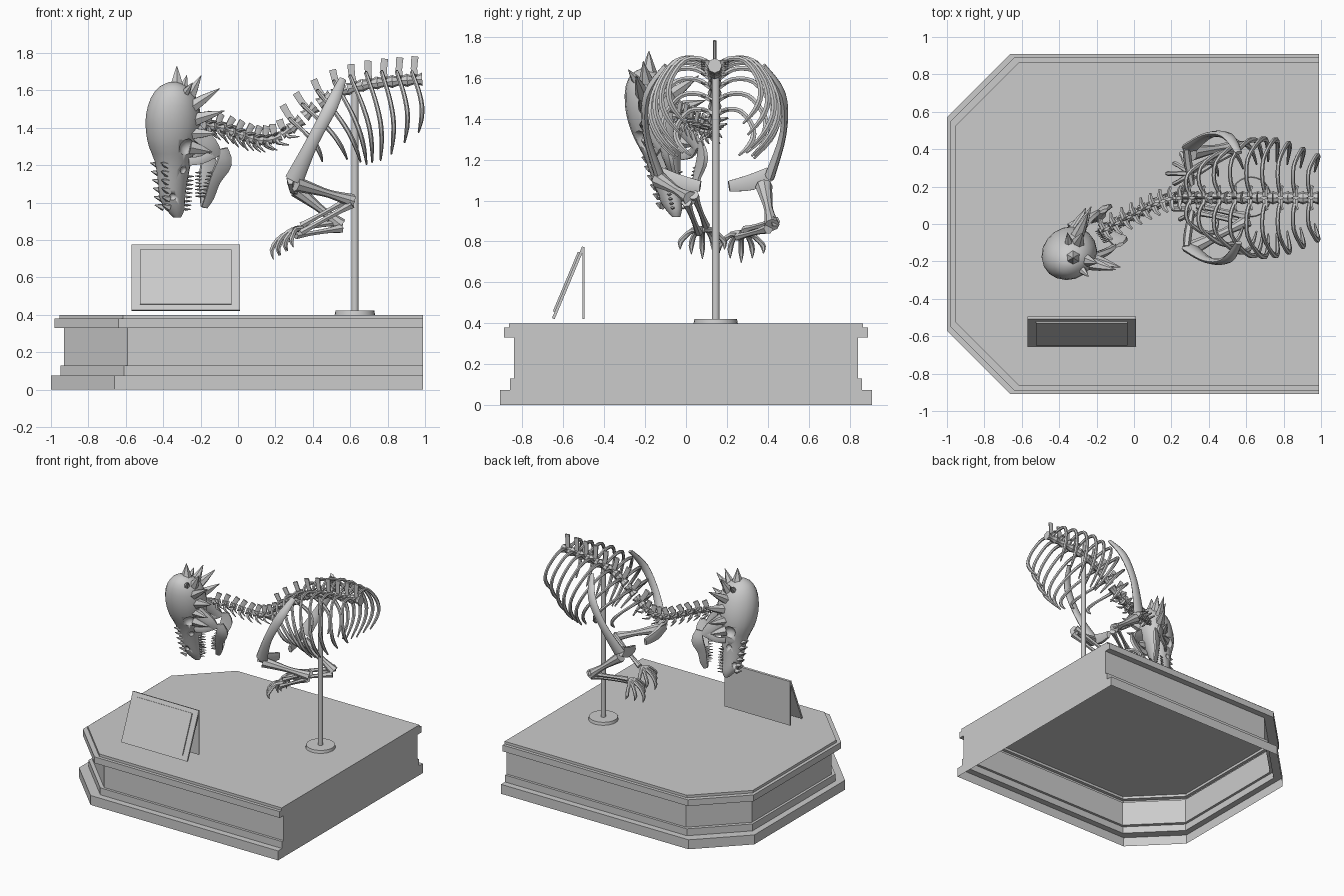
import bpy, bmesh, math
from mathutils import Vector as V, Matrix

if "Cube" in bpy.data.objects:
    bpy.data.objects.remove(bpy.data.objects["Cube"])

grey = bpy.data.materials.new("museum grey")
grey.diffuse_color = (0.6, 0.6, 0.6, 1)
grey.use_nodes = True
grey.node_tree.nodes["Principled BSDF"].inputs["Base Color"].default_value = grey.diffuse_color


def finish(name, bm, smooth=True, recalc=True):
    if recalc:
        bmesh.ops.recalc_face_normals(bm, faces=bm.faces)
    me = bpy.data.meshes.new(name)
    bm.to_mesh(me)
    bm.free()
    me.materials.append(grey)
    ob = bpy.data.objects.new(name, me)
    bpy.context.collection.objects.link(ob)
    if smooth:
        bpy.ops.object.select_all(action='DESELECT')
        ob.select_set(True)
        bpy.context.view_layer.objects.active = ob
        bpy.ops.object.shade_smooth_by_angle(angle=math.radians(40))
    return ob


def loft(bm, rings):
    vs = [[bm.verts.new(p) for p in r] for r in rings]
    n = len(vs[0])
    for a, b in zip(vs, vs[1:]):
        for i in range(n):
            bm.faces.new((a[i], a[(i + 1) % n], b[(i + 1) % n], b[i]))
    bm.faces.new(vs[0][::-1])
    bm.faces.new(vs[-1])


def resample(pts, k):
    """Catmull-Rom subdivision of points (Vectors of any size)."""
    out = []
    for i in range(len(pts) - 1):
        p0, p1, p2 = pts[max(i - 1, 0)], pts[i], pts[i + 1]
        p3 = pts[min(i + 2, len(pts) - 1)]
        for j in range(k):
            t = j / k
            out.append(0.5 * (2 * p1 + (p2 - p0) * t + (2 * p0 - 5 * p1 + 4 * p2 - p3) * t * t
                              + (3 * p1 - p0 - 3 * p2 + p3) * t ** 3))
    return out + [pts[-1]]


def bone(bm, pts, radii, k=3, sides=6, side=(0, 1, 0), flat=1.0):
    """Tapered tube; flat scales its thickness along the side axis."""
    path = resample([V((*p, r)) for p, r in zip(pts, radii)], k)
    rings = []
    for i, q in enumerate(path):
        t = (path[min(i + 1, len(path) - 1)] - path[max(i - 1, 0)]).to_3d().normalized()
        s = V(side)
        s = s - t * s.dot(t)
        if s.length < 0.1:
            s = t.orthogonal()
        s.normalize()
        w = t.cross(s)
        r = max(q[3], 0.001)
        rings.append([q.to_3d() + r * (math.cos(a) * s * flat + math.sin(a) * w)
                      for a in (math.tau * j / sides for j in range(sides))])
    loft(bm, rings)


def box(name, size, matrix):
    bm = bmesh.new()
    bmesh.ops.create_cube(bm, size=1, matrix=matrix @ Matrix.Diagonal((*size, 1)))
    return finish(name, bm, False)


# Plinth: open below, stepped moulding, two clipped corners
def outline(z, d):
    half = [(0.99, 0.91 - d), (-0.66 + d, 0.91 - d), (-1 + d, 0.57 - d)]
    return [(x, y, z) for x, y in half] + [(x, -y, z) for x, y in half[::-1]]


bm = bmesh.new()
steps = [(0, 0), (.075, 0), (.075, .05), (.13, .05), (.13, .07), (.33, .07),
         (.33, .02), (.38, .02), (.38, .045), (.4, .045)]
loft(bm, [outline(z, d) for z, d in steps])
bm.faces.ensure_lookup_table()
bmesh.ops.recalc_face_normals(bm, faces=bm.faces)
bmesh.ops.delete(bm, geom=[f for f in bm.faces if f.calc_center_median().z < 0.001],
                 context='FACES')
finish("plinth", bm, False, False)

# Sign: tilted front board with raised panel, upright back board
tilt = math.atan2(0.145, 0.345)
board = Matrix.Translation((-0.28, -0.575, 0.598)) @ Matrix.Rotation(-tilt, 4, 'X')
box("sign_front", (0.58, 0.014, 0.38), board)
box("sign_panel", (0.49, 0.01, 0.315), board @ Matrix.Translation((0, -0.011, 0)))
box("sign_back", (0.58, 0.01, 0.35), Matrix.Translation((-0.28, -0.5, 0.597)))

# Support pole and its foot
for name, r1, r2, z0, z1 in (("support_pole", .019, .019, .41, 1.6),
                             ("pole_foot", .108, .104, .4, .422)):
    bm = bmesh.new()
    bmesh.ops.create_cone(bm, cap_ends=True, segments=24, radius1=r1, radius2=r2, depth=z1 - z0,
                          matrix=Matrix.Translation((.625, .145, (z0 + z1) / 2)))
    finish(name, bm)

# Spine path, looked up by x
spine = resample([V(p) for p in ((-.24, -.08, 1.42), (-.1, 0, 1.4), (0, .05, 1.365), (.1, .1, 1.335),
                                 (.2, .135, 1.345), (.3, .14, 1.41), (.4, .14, 1.5), (.5, .14, 1.57),
                                 (.6, .14, 1.61), (.75, .14, 1.64), (1.0, .14, 1.66))], 8)


def spine_at(x):
    for a, b in zip(spine, spine[1:]):
        if a.x <= x <= b.x:
            return a.lerp(b, (x - a.x) / (b.x - a.x)), (b - a).normalized()
    return spine[-1], V((1, 0, 0))


neck_x = [-.16 + .052 * i for i in range(9)]
back_x = [.31, .385, .465, .545, .625, .705, .785, .865, .945]

# Vertebrae: waisted body, blade on top, wings to the sides
for name, xs, step, r, blade in (("neck_vertebrae", neck_x, .052, .024, .075),
                                 ("back_vertebrae", back_x, .08, .031, .125)):
    bm = bmesh.new()
    for x in xs:
        c, t = spine_at(x)
        s = V((-t.y, t.x, 0)).normalized()
        up = t.cross(s)
        h = step * 0.5
        bone(bm, [c - t * h, c, c + t * h], [r * 1.1, r * .75, r * 1.15], 2, 8, s)
        top = c + up * blade + t * .01
        bone(bm, [c, c + up * blade * .5, top], [.02, .02, .022], 2, 6, s, .4)
        for m in (-1, 1):
            wing = s * m
            bone(bm, [c + up * .015, c + wing * .04 + up * .025, c + wing * .065 + up * .025 + t * .012],
                 [.016, .013, .007], 1, 5, up, .6)
            if step < .06:  # small neck ribs
                bone(bm, [c, c + wing * .028 - up * .03, c + wing * .03 - up * .06 + t * .045],
                     [.013, .01, .003], 2, 5, s, .6)
    finish(name, bm)

# Rib cage
widths = [.19, .25, .29, .31, .315, .31, .29, .26, .225]
depths = [.24, .32, .38, .41, .41, .41, .385, .33, .28]
profile = [(.05, 0), (.3, -.13), (.65, -.1), (.93, .2), (1, .5), (.88, .76), (.62, 1)]
bm = bmesh.new()
for x, w, d in zip(back_x, widths, depths):
    c, t = spine_at(x)
    down = V((t.z * .85, 0, -t.x)).normalized()
    for m in (-1, 1):
        pts = [c + V((.03 * math.sin(v * 3), m * u * w, 0)) + down * v * d for u, v in profile]
        bone(bm, pts, [.014, .013, .013, .014, .015, .014, .006], 3, 6, (1, 0, 0), .85)
finish("ribs", bm)

# Shoulder blades, chest plates and arms; each arm has its own pose
arms = {
    "near": [(.31, -.13, 1.1), (.61, .02, 1.01), (.34, .08, .86)],
    "far": [(.31, .38, 1.07), (.55, .42, .88), (.31, .27, .84)],
}
for (name, (sh, el, wr)), m in zip(arms.items(), (-1, 1)):
    sh, el, wr = V(sh), V(el), V(wr)
    bm = bmesh.new()
    bone(bm, [(.56, .14 + m * .24, 1.66), (.5, .14 + m * .33, 1.52), (.4, .14 + m * .335, 1.33),
              (.3, .14 + m * .27, 1.12)], [.02, .036, .034, .05], 4, 8, (0, 1, 0), .5)
    bone(bm, [(.28, .14 + m * .27, 1.13), (.29, .14 + m * .18, 1.09), (.31, .14 + m * .07, 1.07)],
         [.04, .045, .03], 3, 6, (1, 0, 0), .5)
    finish(name + "_shoulder_blade", bm)
    bm = bmesh.new()
    bone(bm, [sh, sh.lerp(el, .25), sh.lerp(el, .6), el], [.042, .032, .022, .037], 3, 8)
    finish(name + "_upper_arm", bm)
    bm = bmesh.new()
    for off in (V((0, -.018, -.018)), V((0, .018, .018))):
        a, b = el + off, wr + off
        bone(bm, [a, a.lerp(b, .3), a.lerp(b, .7), b], [.026, .016, .014, .02], 3, 6)
    finish(name + "_forearm", bm)
    bm = bmesh.new()
    for f in range(5):  # fingers with curved claws
        s = (f - 2) * .03
        n = 1 - abs(f - 2) * .17
        k1 = wr + V((-.05 * n, s * .8, -.005))
        k2 = wr + V((-.1 * n + abs(s) * .3, s * 1.5, -.04))
        k3 = wr + V((-.13 * n + abs(s) * .5, s * 1.8, -.085 * n - .01))
        tip = wr + V((-.12 * n + abs(s) * .6, s * 1.8, -.135 * n - .01))
        bone(bm, [wr, k1, k2, k3, tip], [.018, .014, .013, .013, .002], 2, 6)
    finish(name + "_hand", bm)

# Skull frame: fwd points out of the dome, lat across the head
fwd = V((-.9, -.43, 0)).normalized()
lat = V((-fwd.y, fwd.x, 0))


def head(z, f, s):
    """Point on the head: height, forward and sideways from its slanted axis."""
    k = (1.6 - z) / .67
    return V((-.345 + .02 * k, -.19 + .14 * k, z)) + fwd * f + lat * s


# Skull: z, centre forward, half depth, half width
bm = bmesh.new()
shape = [(1.645, .0, .02, .02), (1.62, .0, .075, .07), (1.56, .0, .125, .11), (1.47, .005, .15, .13),
         (1.38, .01, .148, .13), (1.3, .015, .13, .115), (1.22, .015, .1, .09), (1.12, .02, .082, .07),
         (1.02, .025, .07, .055), (.96, .01, .05, .04), (.92, 0, .02, .02)]
rings = resample([V(r) for r in shape], 2)
loft(bm, [[head(z, c + a * math.cos(q), b * math.sin(q)) for q in
           (math.tau * j / 18 for j in range(18))] for z, c, a, b in rings])
skull = finish("skull", bm)

# Eye sockets and nostrils, cut as hollows
bm = bmesh.new()
for m in (-1, 1):
    for z, f, s, r in ((1.29, -.02, .125, .052), (1.03, .05, .055, .02), (1.17, -.01, .088, .025)):
        bmesh.ops.create_icosphere(bm, subdivisions=2, radius=r,
                                   matrix=Matrix.Translation(head(z, f, m * s)))
cutter = finish("socket_cutter", bm)
cutter.hide_render = True
cutter.hide_viewport = True
cut = skull.modifiers.new("sockets", 'BOOLEAN')
cut.operation, cut.object, cut.solver = 'DIFFERENCE', cutter, 'EXACT'

# Horns on the back of the skull and knobs on the snout
bm = bmesh.new()
horns = [(1.55, -.06, .04, .13, -.06, .05, .04), (1.52, -.08, .08, .09, -.11, .09, .035),
         (1.45, -.1, .09, .04, -.11, .09, .035), (1.37, -.08, .1, .0, -.09, .07, .03),
         (1.58, -.03, .07, .06, -.02, .06, .025), (1.29, -.07, .09, -.02, -.09, .03, .035)]
for m in (-1, 1):
    for z, f, s, dz, df, ds, r in horns:
        a = head(z, f, m * s)
        b = a + V((0, 0, dz)) + fwd * df + lat * ds * m
        bone(bm, [a.lerp(b, -.25), a.lerp(b, .4), b], [r * 1.2, r * .75, .002], 1, 6)
    for i in range(6):
        z = 1.2 - .045 * i
        a = head(z, .075 - .002 * i, m * (.05 - .004 * i))
        bone(bm, [a, a + fwd * .045 + V((0, 0, .012)) + lat * m * .015], [.022, .002], 1, 5)
    for i in range(9):  # upper teeth
        z = 1.14 - .022 * i
        a = head(z, -.05 + .002 * i, m * (.045 - .002 * i))
        bone(bm, [a, a - fwd * .035], [.008, .002], 1, 4)
a = head(1.6, -.02, 0)
bone(bm, [a, a + V((.0, 0, .13))], [.05, .002], 1, 6)
finish("horns_and_knobs", bm)

# Cheek bones reaching back to the jaw hinge, and the lower jaw
bm = bmesh.new()
for m in (-1, 1):
    bone(bm, [head(1.38, -.08, m * .08), head(1.31, -.16, m * .1), head(1.25, -.2, m * .1)],
         [.05, .045, .03], 3, 6, lat, .45)
    bone(bm, [head(1.22, -.04, m * .08), head(1.23, -.11, m * .1), head(1.27, -.19, m * .1)],
         [.025, .025, .03], 3, 6, lat, .45)
finish("cheek_bones", bm)
bm = bmesh.new()
for m in (-1, 1):
    bone(bm, [head(1.29, -.24, m * .1), head(1.21, -.24, m * .095), head(1.12, -.2, m * .065),
              head(1.03, -.18, m * .03), head(.975, -.16, m * .008)],
         [.025, .05, .036, .03, .018], 3, 6, lat, .4)
    for i in range(8):  # lower teeth
        a = head(1.16 - .018 * i, -.185 + .004 * i, m * (.075 - .007 * i))
        bone(bm, [a, a + fwd * .035], [.008, .002], 1, 4)
finish("lower_jaw", bm)
